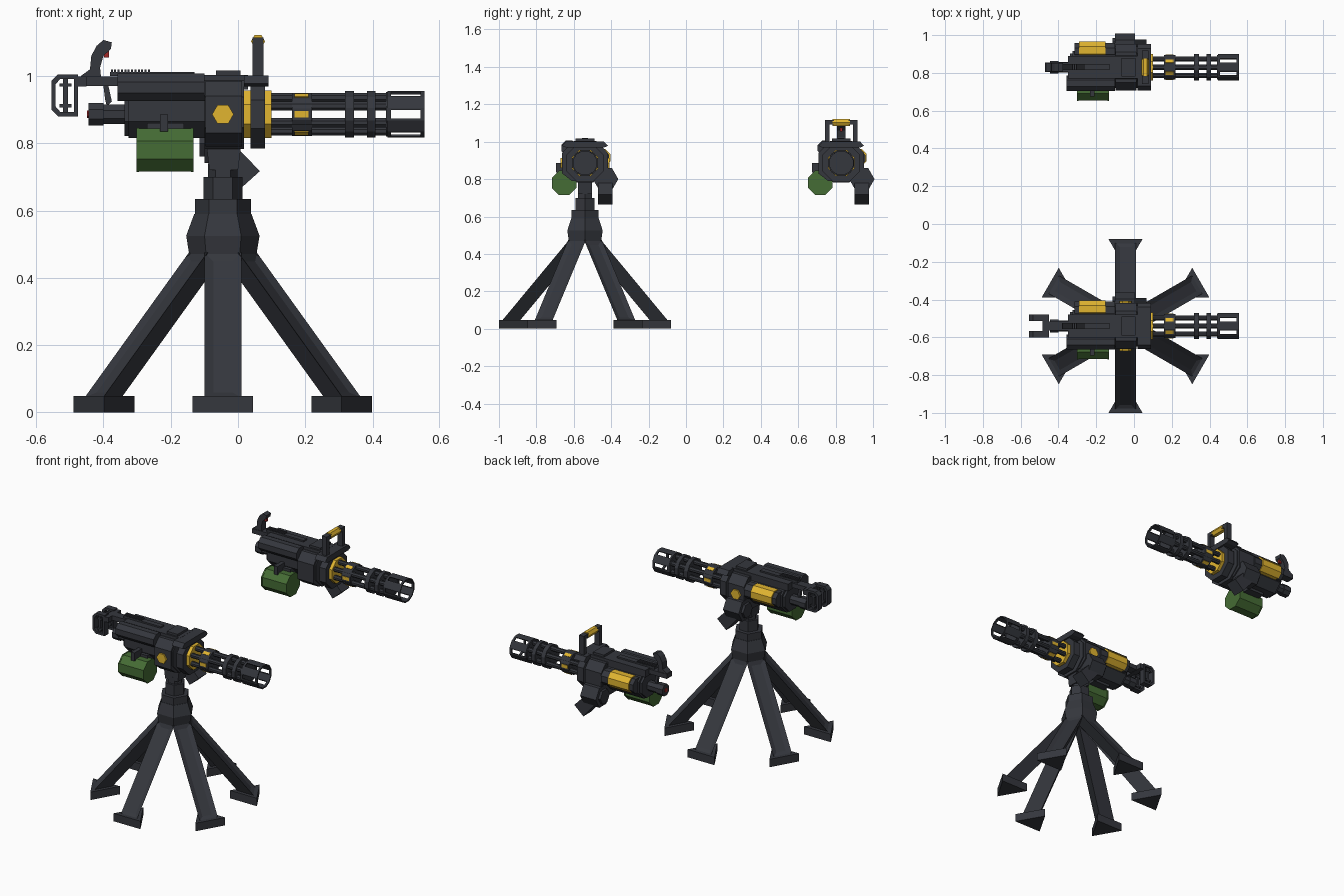
import bpy, bmesh
from math import cos, sin, pi, radians
from mathutils import Matrix, Vector

if "Cube" in bpy.data.objects:
    bpy.data.objects.remove(bpy.data.objects["Cube"])


def mat(name, rgb):
    m = bpy.data.materials.new(name)
    m.diffuse_color = (*rgb, 1)
    m.use_nodes = True
    m.node_tree.nodes["Principled BSDF"].inputs["Base Color"].default_value = m.diffuse_color
    return m


DARK = mat("gunmetal", (0.035, 0.038, 0.047))
YELLOW = mat("yellow", (0.75, 0.46, 0.03))
GREEN = mat("green", (0.06, 0.15, 0.035))
RED = mat("red", (0.35, 0.02, 0.02))


def finish(bm, name, m=DARK):
    bmesh.ops.recalc_face_normals(bm, faces=bm.faces[:])
    me = bpy.data.meshes.new(name)
    bm.to_mesh(me)
    bm.free()
    ob = bpy.data.objects.new(name, me)
    me.materials.append(m)
    bpy.context.collection.objects.link(ob)
    return ob


def ngon(n, r, cu=0, cv=0, flat=True):
    """Polygon points; flat puts a side, not a corner, on the u axis."""
    o = 0.5 if flat else 0
    return [(cu + r * cos(2 * pi * (i + o) / n), cv + r * sin(2 * pi * (i + o) / n)) for i in range(n)]


def place(axis, u, v, w):
    return {'X': (w, u, v), 'Y': (u, w, v), 'Z': (u, v, w)}[axis]


def loft(name, axis, sections, m=DARK):
    """Skin a list of (polygon, position along axis)."""
    bm = bmesh.new()
    rows = [[bm.verts.new(place(axis, u, v, w)) for u, v in poly] for poly, w in sections]
    n = len(rows[0])
    for a, b in zip(rows, rows[1:]):
        for i in range(n):
            bm.faces.new((a[i], a[(i + 1) % n], b[(i + 1) % n], b[i]))
    bm.faces.new(rows[0])
    bm.faces.new(rows[-1])
    return finish(bm, name, m)


def prism(name, axis, poly, lo, hi, m=DARK):
    return loft(name, axis, [(poly, lo), (poly, hi)], m)


def box(name, x0, x1, y0, y1, z0, z1, m=DARK):
    return prism(name, 'Z', [(x0, y0), (x1, y0), (x1, y1), (x0, y1)], z0, z1, m)


def frame(name, outer, inner, lo, hi):
    """Flat ring between two outlines in xz, thick along y."""
    bm = bmesh.new()
    r = [[bm.verts.new((u, w, v)) for u, v in p] for p, w in
         ((outer, lo), (inner, lo), (inner, hi), (outer, hi))]
    n = len(outer)
    for k in range(4):
        a, b = r[k], r[(k + 1) % 4]
        for i in range(n):
            bm.faces.new((a[i], a[(i + 1) % n], b[(i + 1) % n], b[i]))
    return finish(bm, name)


AX = 0.886   # height of the barrel axis


def muzzle(y):
    # twelve-sided slotted tube
    bm = bmesh.new()
    rows = [[bm.verts.new((x, y + u, AX + v)) for u, v in ngon(12, 0.072)]
            for x in (0.445, 0.449, 0.549, 0.555)]
    slots = []
    for k in range(3):
        for i in range(12):
            a, b, j = rows[k], rows[k + 1], (i + 1) % 12
            f = bm.faces.new((a[i], a[j], b[j], b[i]))
            if k == 1 and i % 2:
                slots.append(f)
    bmesh.ops.recalc_face_normals(bm, faces=bm.faces[:])
    bmesh.ops.inset_individual(bm, faces=slots, thickness=0.009)
    bmesh.ops.delete(bm, geom=slots, context='FACES')
    s = finish(bm, "muzzle_shroud").modifiers.new("wall", 'SOLIDIFY')
    s.thickness, s.offset = 0.008, -1


def gun(y):
    def disc(name, n, r, x0, x1, m=DARK, dy=0, z=AX, flat=True):
        prism(name, 'X', ngon(n, r, y + dy, z, flat), x0, x1, m)

    # rotary barrels, clamps and muzzle
    for u, v in ngon(6, 0.05, y, AX, False):
        pass
    for k in range(6):
        a = radians(30 + 60 * k)
        disc("barrel", 8, 0.0145, 0.05, 0.45, dy=0.05 * cos(a), z=AX + 0.05 * sin(a))
        b = radians(60 * k)
        pad = box("yellow_pad", 0.168, 0.21, -0.01, 0.01, 0.05, 0.0665, YELLOW)
        pad.matrix_world = Matrix.Translation((0, y, AX)) @ Matrix.Rotation(b + pi / 2, 4, 'X')
    disc("front_hub", 12, 0.066, 0.16, 0.22)
    disc("barrel_clamp_rear", 12, 0.072, 0.318, 0.345)
    disc("barrel_clamp_front", 12, 0.072, 0.384, 0.408)
    disc("muzzle_plate", 12, 0.068, 0.44, 0.45)
    muzzle(y)
    # yellow collar with dark ring
    disc("collar", 8, 0.076, 0.01, 0.10, YELLOW)
    disc("collar_ring", 8, 0.11, 0.037, 0.08)
    # receiver
    disc("receiver", 8, 0.092, -0.325, -0.09, z=0.9)
    disc("receiver_back_plate", 8, 0.08, -0.338, -0.325, z=0.895)
    disc("front_block", 8, 0.118, -0.10, 0.018, z=0.892)
    disc("rear_stub", 8, 0.031, -0.43, -0.33)
    disc("rear_knob", 8, 0.036, -0.445, -0.40)
    disc("rear_button", 8, 0.012, -0.449, -0.43, RED)
    box("top_deck", -0.35, 0.03, y - 0.06, y + 0.06, 0.96, 1.003)
    box("top_hatch", -0.065, 0.008, y - 0.05, y + 0.05, 0.99, 1.016)
    prism("side_pivot_block", 'X', [(y - 0.122, 0.83), (y - 0.122, 0.94), (y - 0.08, 0.985),
          (y + 0.08, 0.985), (y + 0.122, 0.94), (y + 0.122, 0.83), (y + 0.07, 0.79), (y - 0.07, 0.79)], -0.097, 0.012)
    prism("top_plate", 'X', [(y - 0.122, 0.978), (y - 0.1, 0.968), (y + 0.1, 0.968),
          (y + 0.122, 0.978), (y + 0.1, 1.002), (y - 0.1, 1.002)], 0.018, 0.09)
    # sight rail with teeth, rear arm
    box("sight_rail", -0.38, -0.13, y - 0.016, y + 0.016, 1.0, 1.012)
    for k in range(12):
        x = -0.378 + 0.01 * k
        box("rail_tooth", x, x + 0.006, y - 0.016, y + 0.016, 1.01, 1.02)
    box("rear_arm", -0.47, -0.34, y - 0.025, y + 0.025, 0.97, 0.998)
    prism("trigger", 'Y', [(-0.40, 0.97), (-0.385, 0.97), (-0.375, 0.925), (-0.39, 0.91), (-0.395, 0.93)],
          y - 0.008, y + 0.008)
    # side tube and yellow power cell
    disc("side_tube", 8, 0.044, -0.358, -0.10, dy=-0.085, z=0.966)
    disc("power_cell", 8, 0.05, -0.29, -0.15, YELLOW, dy=0.09, z=0.915)
    for x0, x1 in ((-0.315, -0.285), (-0.165, -0.10)):
        disc("cell_mount", 8, 0.047, x0, x1, dy=0.085, z=0.912)
    # ammunition drum
    disc("ammo_drum", 8, 0.069, -0.296, -0.138, GREEN, dy=-0.112, z=0.78)
    for x0, x1 in ((-0.302, -0.294), (-0.14, -0.132)):
        disc("drum_rim", 8, 0.071, x0, x1, GREEN, dy=-0.112, z=0.78)
    box("drum_clip", -0.232, -0.208, y - 0.155, y - 0.07, 0.835, 0.885)
    box("drum_bracket", -0.27, -0.16, y - 0.1, y, 0.80, 0.86)
    # motor housing and slanted ejection chute
    disc("motor_housing", 6, 0.068, -0.10, 0.005, dy=0.11, z=0.80, flat=False)
    disc("motor_cap", 6, 0.045, -0.115, -0.10, dy=0.11, z=0.80, flat=False)
    prism("ejection_chute", 'Y', [(-0.07, 0.75), (0.005, 0.663), (0.065, 0.717), (-0.005, 0.79)],
          y + 0.07, y + 0.148)


def mount(x, y):
    # hexagonal hub and column
    def hexa(r):
        return ngon(6, r, x, y, False)
    loft("tripod_hub", 'Z', [(hexa(0.10), 0.47), (hexa(0.109), 0.525), (hexa(0.085), 0.59)])
    prism("hub_ring", 'Z', hexa(0.083), 0.587, 0.634)
    prism("column", 'Z', hexa(0.058), 0.63, 0.70)
    prism("column_neck", 'Z', hexa(0.044), 0.69, 0.74)
    loft("yoke", 'Y', [([(x - 0.04, 0.72), (x + 0.045, 0.72), (x + 0.058, 0.82), (x - 0.052, 0.82)], w)
                       for w in (y - 0.038, y + 0.038)])
    prism("pivot_bolt", 'Y', ngon(6, 0.032, x, AX, False), y - 0.132, y + 0.132, YELLOW)
    # six triangular legs with recessed outer strip, on triangular feet
    for k in range(6):
        t = Matrix.Translation((x, y, 0)) @ Matrix.Rotation(radians(30 + 60 * k), 4, 'Z')
        bm = bmesh.new()
        rows = [[bm.verts.new(p) for p in ((r, -0.055, z), (r, 0.055, z), (r - 0.095, 0, z))]
                for r, z in ((0.442, 0.045), (0.085, 0.475))]
        a, b = rows
        sides = [bm.faces.new((a[i], a[(i + 1) % 3], b[(i + 1) % 3], b[i])) for i in range(3)]
        bm.faces.new(a)
        bm.faces.new(b)
        bmesh.ops.recalc_face_normals(bm, faces=bm.faces[:])
        bmesh.ops.inset_individual(bm, faces=[sides[0]], thickness=0.038, depth=-0.01)
        finish(bm, "leg").matrix_world = t
        prism("foot", 'Z', [(0.46, -0.09), (0.46, 0.09), (0.304, 0)], 0, 0.048).matrix_world = t


def loop_handles(y):
    # twin loop grips on the mounted gun
    c = Vector((-0.515, 0.942))
    outer = [(-0.555, 0.9), (-0.535, 0.88), (-0.475, 0.88), (-0.475, 1.005), (-0.535, 1.005), (-0.555, 0.985)]
    inner = [(c.x + (u - c.x) * 0.68, c.y + (v - c.y) * 0.78) for u, v in outer]
    for s in (-1, 1):
        h = y + s * 0.044
        frame("loop_grip", outer, inner, h - 0.018, h + 0.018)
        box("grip_bar", -0.52, -0.506, h - 0.01, h + 0.01, 0.89, 0.995)
        for z in (0.906, 0.968):
            box("grip_collar", -0.53, -0.495, h - 0.012, h + 0.012, z, z + 0.01)
    box("grip_crossbar", -0.485, -0.45, y - 0.06, y + 0.06, 0.968, 0.998)


def carry_handles(y):
    # hooked rear grip and yellow topped carry handle on the loose gun
    prism("rear_grip", 'Y', [(-0.467, 0.975), (-0.467, 1.0), (-0.44, 1.02), (-0.436, 1.06), (-0.42, 1.09),
          (-0.40, 1.107), (-0.375, 1.10), (-0.378, 1.08), (-0.40, 1.06), (-0.41, 1.025), (-0.405, 0.975)],
          y - 0.022, y + 0.022)
    box("grip_trigger", -0.398, -0.384, y - 0.007, y + 0.007, 1.055, 1.085, RED)
    for s in (-1, 1):
        prism("handle_post", 'X', [(y + s * 0.088, 0.99), (y + s * 0.088, 1.115), (y + s * 0.04, 1.115),
              (y + s * 0.04, 1.092), (y + s * 0.062, 1.092), (y + s * 0.062, 0.99)], 0.043, 0.076)
    prism("handle_grip", 'Y', ngon(6, 0.021, 0.0595, 1.103, False), y - 0.047, y + 0.047, YELLOW)


GUN_A, GUN_B = -0.54, 0.83
gun(GUN_A)
mount(-0.045, GUN_A)
loop_handles(GUN_A)
gun(GUN_B)
carry_handles(GUN_B)
